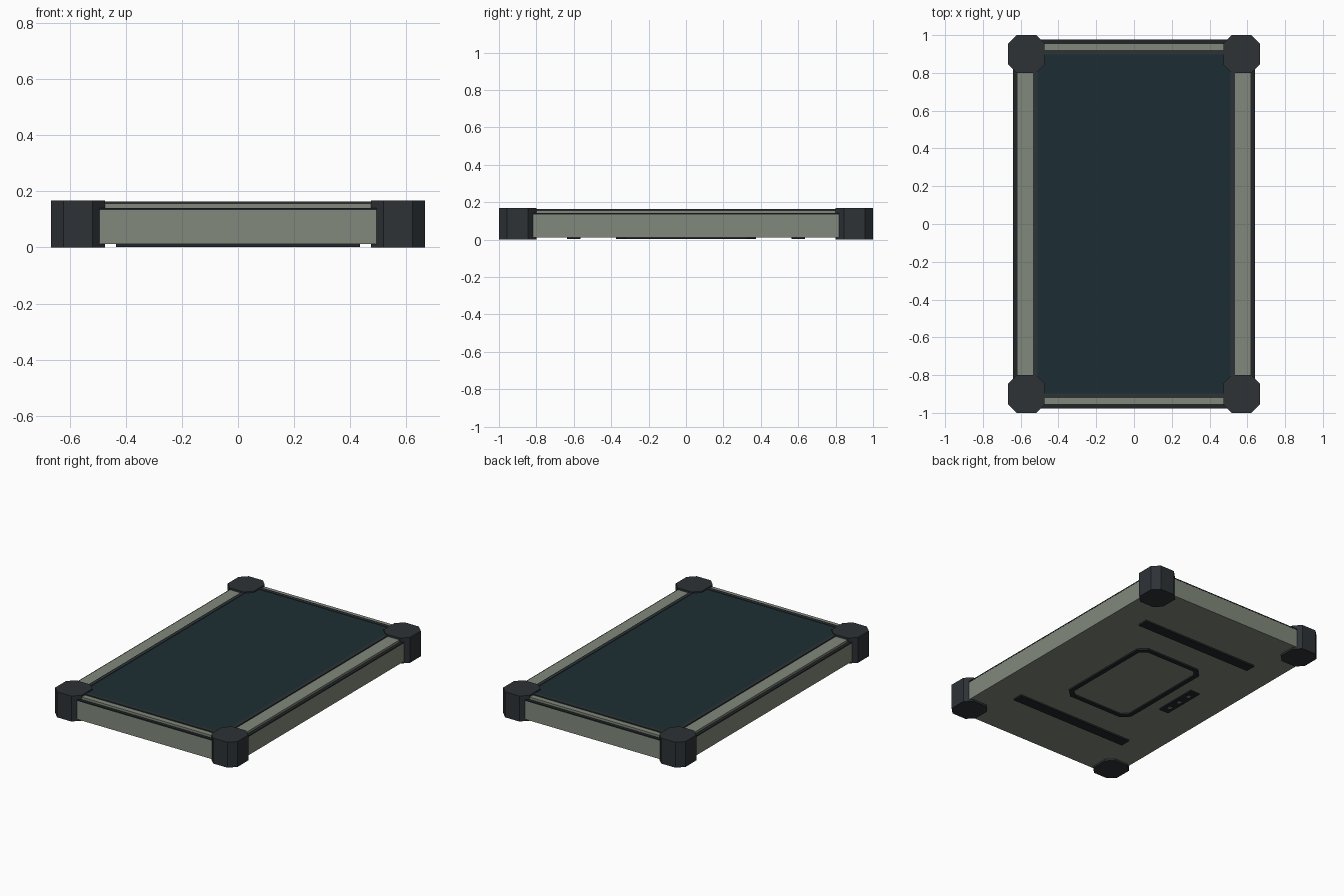
import bpy, bmesh
from mathutils import Vector

if "Cube" in bpy.data.objects:
    bpy.data.objects.remove(bpy.data.objects["Cube"])


def material(name, rgb):
    m = bpy.data.materials.new(name)
    m.diffuse_color = (*rgb, 1)
    m.use_nodes = True
    m.node_tree.nodes["Principled BSDF"].inputs["Base Color"].default_value = m.diffuse_color
    return m


GREY = material("grey_green", (0.22, 0.25, 0.20))
RUBBER = material("rubber", (0.027, 0.032, 0.037))
TRIM = material("dark_trim", (0.016, 0.019, 0.021))
GLASS = material("glass", (0.012, 0.027, 0.033))


def finish(name, bm, mat):
    bmesh.ops.recalc_face_normals(bm, faces=bm.faces)
    me = bpy.data.meshes.new(name)
    bm.to_mesh(me)
    bm.free()
    me.materials.append(mat)
    ob = bpy.data.objects.new(name, me)
    bpy.context.collection.objects.link(ob)
    return ob


def chamfered(x0, x1, y0, y1, c):
    return [(x0 + c, y0), (x1 - c, y0), (x1, y0 + c), (x1, y1 - c),
            (x1 - c, y1), (x0 + c, y1), (x0, y1 - c), (x0, y0 + c)]


def prism(name, outline, z0, z1, mat):
    bm = bmesh.new()
    face = bm.faces.new([bm.verts.new((x, y, z0)) for x, y in outline])
    top = bmesh.ops.extrude_face_region(bm, geom=[face], use_keep_orig=True)["geom"]
    bmesh.ops.translate(bm, vec=Vector((0, 0, z1 - z0)),
                        verts=[v for v in top if isinstance(v, bmesh.types.BMVert)])
    return finish(name, bm, mat)


def box(name, x0, x1, y0, y1, z0, z1, mat):
    return prism(name, [(x0, y0), (x1, y0), (x1, y1), (x0, y1)], z0, z1, mat)


def ring(name, outer, inner, z0, z1, mat):
    # Four matching loops joined into a closed frame
    bm = bmesh.new()
    loops = [[bm.verts.new((x, y, z)) for x, y in o]
             for o, z in ((outer, z0), (outer, z1), (inner, z1), (inner, z0))]
    n = len(outer)
    for k in range(4):
        a, b = loops[k], loops[(k + 1) % 4]
        for i in range(n):
            j = (i + 1) % n
            bm.faces.new((a[i], a[j], b[j], b[i]))
    return finish(name, bm, mat)


def rect(x, y):
    return [(-x, -y), (x, -y), (x, y), (-x, y)]


# Case and the dark seam around its top edge
prism("case_body", rect(0.64, 0.975), 0.012, 0.134, GREY)
prism("top_seam", rect(0.641, 0.976), 0.134, 0.141, TRIM)

# Raised rails, bezel and screen
ring("top_rails", rect(0.62, 0.955), rect(0.53, 0.915), 0.141, 0.156, GREY)
ring("screen_bezel", rect(0.535, 0.92), rect(0.512, 0.897), 0.141, 0.163, RUBBER)
prism("screen", rect(0.515, 0.90), 0.141, 0.160, GLASS)

# Octagonal corner bumpers
for sx, side in ((-1, "left"), (1, "right")):
    for sy, end in ((-1, "front"), (1, "back")):
        cx, cy = sx * 0.57, sy * 0.90
        prism(f"corner_bumper_{end}_{side}",
              chamfered(cx - 0.096, cx + 0.096, cy - 0.10, cy + 0.10, 0.044),
              0, 0.168, RUBBER)

# Underside: grip strips, hatch and connector plate
for y, end in ((-0.6, "front"), (0.6, "back")):
    box(f"grip_strip_{end}", -0.435, 0.435, y - 0.035, y + 0.035, 0.002, 0.014, TRIM)
ring("hatch_frame", chamfered(-0.25, 0.25, -0.375, 0.375, 0.05),
     chamfered(-0.222, 0.222, -0.347, 0.347, 0.038), 0.002, 0.014, TRIM)
prism("hatch_panel", chamfered(-0.23, 0.23, -0.355, 0.355, 0.04), 0.011, 0.014, GREY)
box("connector_plate", -0.40, -0.33, -0.15, 0.15, 0.004, 0.014, TRIM)
for i in (-1, 0, 1):
    box(f"connector_contact_{i + 2}", -0.375, -0.355, i * 0.09 - 0.012,
        i * 0.09 + 0.012, 0.002, 0.006, GREY)
